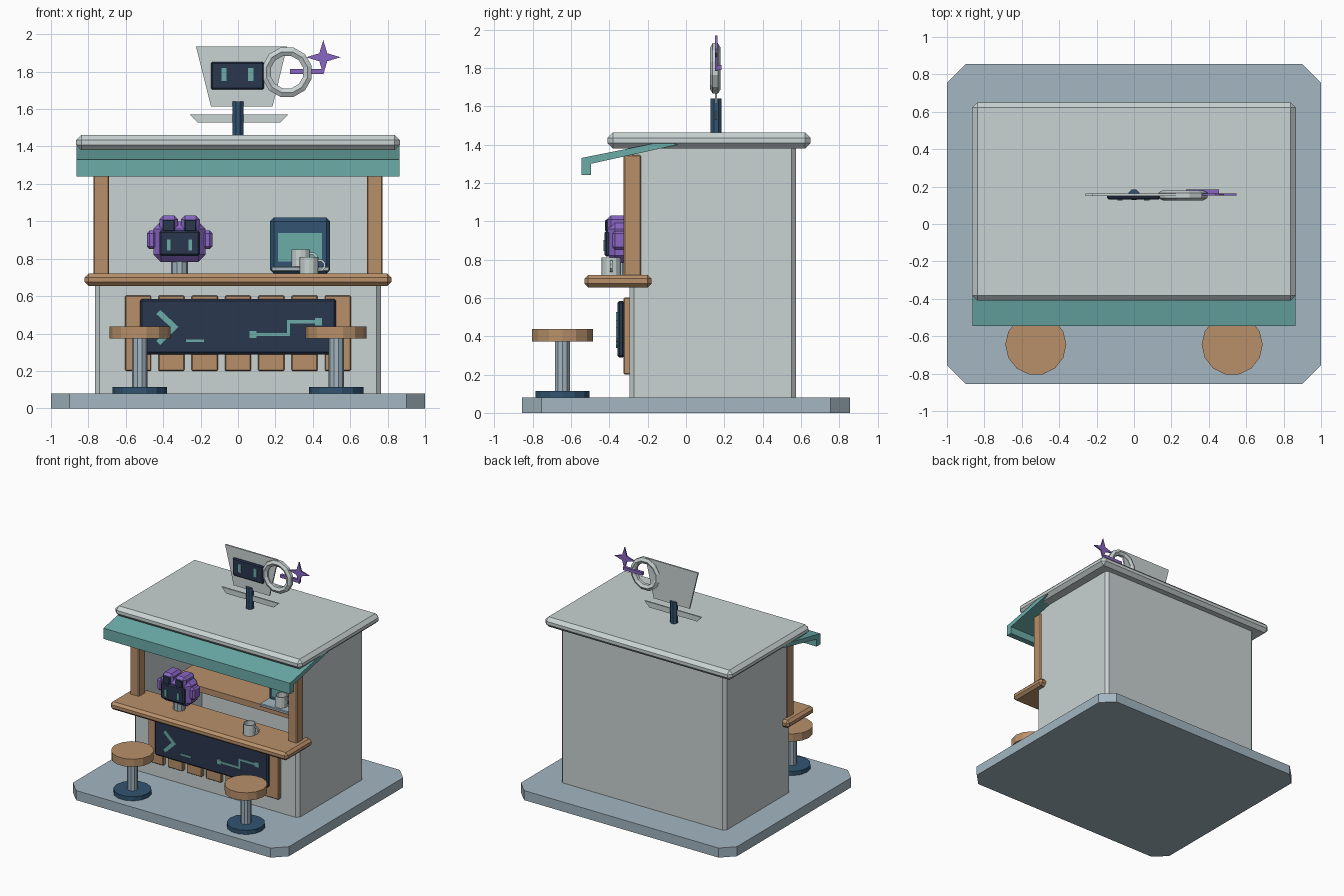
import bpy, bmesh, math
from mathutils import Matrix, Vector

if "Cube" in bpy.data.objects:
    bpy.data.objects.remove(bpy.data.objects["Cube"])


def material(name, r, g, b):
    m = bpy.data.materials.new(name)
    lin = [((c / 255 + 0.055) / 1.055) ** 2.4 for c in (r, g, b)]
    m.diffuse_color = (*lin, 1)
    m.use_nodes = True
    m.node_tree.nodes["Principled BSDF"].inputs["Base Color"].default_value = m.diffuse_color
    return m


GREY = material("light grey", 201, 210, 210)
SLATE = material("blue grey", 163, 182, 193)
WOOD = material("wood", 184, 144, 106)
TEAL = material("teal", 108, 172, 169)
NAVY = material("dark navy", 42, 55, 78)
BLUE = material("deep blue", 50, 84, 113)
PURPLE = material("purple", 136, 102, 194)


def finish(name, bm, mat):
    bmesh.ops.recalc_face_normals(bm, faces=bm.faces)
    me = bpy.data.meshes.new(name)
    bm.to_mesh(me)
    bm.free()
    me.materials.append(mat)
    ob = bpy.data.objects.new(name, me)
    bpy.context.collection.objects.link(ob)
    return ob


def box(name, x, y, z, mat, bevel=0.0):
    """Box from (low, high) ranges with optional chamfered edges."""
    bm = bmesh.new()
    bmesh.ops.create_cube(bm, size=1)
    for v in bm.verts:
        v.co = Vector([(r[0] + r[1]) / 2 + c * (r[1] - r[0]) for c, r in zip(v.co, (x, y, z))])
    if bevel:
        bmesh.ops.bevel(bm, geom=bm.edges[:], offset=bevel, segments=1, affect='EDGES')
    return finish(name, bm, mat)


def prism(name, pts, axis, lo, hi, mat):
    """Extrude a 2D outline along the given axis."""
    put = {'x': lambda a, b, t: (t, a, b), 'y': lambda a, b, t: (a, t, b),
           'z': lambda a, b, t: (a, b, t)}[axis]
    bm = bmesh.new()
    low = [bm.verts.new(put(a, b, lo)) for a, b in pts]
    high = [bm.verts.new(put(a, b, hi)) for a, b in pts]
    bm.faces.new(low)
    bm.faces.new(high)
    for i in range(len(pts)):
        j = (i + 1) % len(pts)
        bm.faces.new((low[i], low[j], high[j], high[i]))
    return finish(name, bm, mat)


def ngon(cx, cy, r, n, turn=0.0):
    return [(cx + r * math.cos(turn + math.tau * i / n),
             cy + r * math.sin(turn + math.tau * i / n)) for i in range(n)]


def ring(name, centre, major, minor, n, m, mat):
    """Low-poly ring lying in the xz plane."""
    bm = bmesh.new()
    rows = []
    for i in range(n):
        a = math.tau * (i + 0.5) / n
        row = []
        for k in range(m):
            b = math.tau * (k + 0.5) / m
            r = major + minor * math.cos(b)
            row.append(bm.verts.new((centre[0] + r * math.cos(a), centre[1] + minor * math.sin(b),
                                     centre[2] + r * math.sin(a))))
        rows.append(row)
    for i in range(n):
        for k in range(m):
            p, q = rows[i], rows[(i + 1) % n]
            bm.faces.new((p[k], q[k], q[(k + 1) % m], p[(k + 1) % m]))
    return finish(name, bm, mat)


def mug(name, x, y, z):
    """Hollow mug with a handle on its right."""
    bm = bmesh.new()
    bmesh.ops.create_cone(bm, cap_ends=True, segments=12, radius1=0.05, radius2=0.05, depth=0.09,
                          matrix=Matrix.Translation((x, y, z + 0.045)))
    bm.normal_update()
    top = [f for f in bm.faces if f.normal.z > 0.9]
    bmesh.ops.inset_region(bm, faces=top, thickness=0.01)
    bmesh.ops.translate(bm, verts=top[0].verts[:], vec=(0, 0, 0))
    low = bmesh.ops.extrude_discrete_faces(bm, faces=top)["faces"]
    bmesh.ops.translate(bm, verts=low[0].verts[:], vec=(0, 0, -0.07))
    finish(name, bm, GREY)
    ring(name + "_handle", (x + 0.058, y, z + 0.045), 0.027, 0.009, 8, 4, GREY)


# Ground slab with cut corners
prism("base_slab", [(-1, -.755), (-.9, -.855), (.9, -.855), (1, -.755),
                    (1, .755), (.9, .855), (-.9, .855), (-1, .755)], 'z', 0, .08, SLATE)

# Kiosk walls: three-sided shell, lower front and lintel
half = [(.705, -.295), (.74, -.295), (.765, -.27), (.765, .55), (.74, .575)]
shell = half + [(-x, y) for x, y in reversed(half)] + [(-.705, .53), (.705, .53)]
prism("wall_shell", shell, 'z', .08, 1.41, GREY)
box("front_wall", (-.705, .705), (-.295, -.235), (.08, .68), GREY)
box("lintel", (-.705, .705), (-.295, -.235), (1.34, 1.41), GREY)

# Roof and awning
box("roof", (-.865, .865), (-.41, .65), (1.38, 1.462), GREY, .028)
prism("awning", [(-.545, 1.24), (-.495, 1.24), (-.495, 1.3), (-.04, 1.4),
                 (-.12, 1.415), (-.545, 1.33)], 'x', -.863, .863, TEAL)

# Counter, posts and back shelf
box("counter", (-.82, .82), (-.53, -.18), (.655, .72), WOOD, .02)
for s in (-1, 1):
    box("post", sorted((s * .69, s * .772)), (-.325, -.235), (.7, 1.345), WOOD, .006)
box("back_shelf", (-.68, .68), (.09, .53), (.67, .72), WOOD)

# Front slats and dark display board
for i in range(7):
    c = (i - 3) * .178
    box("slat", (c - .07, c + .07), (-.325, -.29), (.2, .602), WOOD, .005)
box("display_board", (-.525, .525), (-.358, -.32), (.288, .585), NAVY, .012)


def stroke(name, a, b, w, y):
    """Thin teal line between two points of the xz plane."""
    a, b = Vector(a), Vector(b)
    d = (b - a).normalized() * w / 2
    n = Vector((-d.y, d.x))
    prism(name, [a - d - n, b + d - n, b + d + n, a - d + n], 'y', y - .006, y + .002, TEAL)


# Symbols on the board
F = -.358
stroke("chevron_upper", (-.415, .505), (-.34, .435), .03, F)
stroke("chevron_lower", (-.34, .435), (-.415, .36), .03, F - .0005)
stroke("underscore", (-.272, .362), (-.188, .362), .014, F)
path = [(.08, .394), (.27, .394), (.27, .463), (.43, .463)]
for i in range(3):
    stroke("circuit_line", path[i], path[i + 1], .017, F)
for x, z in (path[0], path[3]):
    box("circuit_node", (x - .019, x + .019), (F - .008, F + .002), (z - .019, z + .019), TEAL)

# Stools
for s in (-1, 1):
    x, y = s * .525, -.645
    prism("stool_foot", ngon(x, y, .145, 14), 'z', .08, .115, BLUE)
    prism("stool_stem", ngon(x, y, .041, 10), 'z', .115, .38, SLATE)
    prism("stool_seat", ngon(x, y, .163, 14), 'z', .372, .437, WOOD)

# Robot attendant on the counter
R = -.3125
prism("robot_neck", ngon(R, -.33, .046, 10), 'z', .71, .82, SLATE)
box("robot_head", (R - .14, R + .14), (-.41, -.25), (.782, 1.0), PURPLE, .04)
box("robot_face", (R - .108, R + .108), (-.425, -.39), (.815, .95), NAVY, .01)
for s in (-1, 1):
    c = R + s * .058
    box("robot_crown", (c - .05, c + .05), (-.412, -.27), (.93, 1.03), PURPLE, .02)
    box("robot_brow", (c - .033, c + .033), (-.422, -.38), (.945, 1.01), NAVY, .006)
    box("robot_eye", (c - .009, c + .009), (-.43, -.42), (.845, .903), TEAL)
    e = R + s * .15
    box("robot_ear", (e - .025, e + .025), (-.385, -.29), (.852, .95), PURPLE, .014)

# Drinks machine on the shelf, and mugs
box("machine_body", (.172, .493), (.15, .45), (.72, 1.02), BLUE, .02)
box("machine_screen", (.213, .45), (.142, .152), (.785, .937), TEAL)
box("machine_tray", (.178, .488), (.03, .16), (.732, .758), SLATE, .005)
mug("tray_mug", .335, .095, .758)
mug("counter_mug", .38, -.39, .72)

# Roof sign
prism("sign_pole", ngon(0, .157, .031, 8, math.pi / 8), 'z', 1.455, 1.64, BLUE)
prism("sign_board", [(-.145, 1.615), (.185, 1.615), (.262, 1.935), (-.225, 1.935)],
      'y', .15, .163, GREY)
prism("sign_lower_plate", [(-.215, 1.528), (.225, 1.528), (.27, 1.572), (-.258, 1.572)],
      'y', .15, .163, GREY)
box("sign_screen", (-.145, .14), (.132, .155), (1.705, 1.852), NAVY, .008)
for x in (-.075, .068):
    box("sign_eye", (x - .014, x + .014), (.125, .134), (1.75, 1.82), TEAL)
ring("sign_ring", (.262, .153, 1.797), .113, .027, 12, 6, GREY)
box("sign_arm", (.277, .455), (.16, .184), (1.788, 1.814), PURPLE)
star = []
for i in range(8):
    r = .03 if i % 2 else .092
    a = math.pi / 4 * i
    star.append((.456 + r * math.cos(a), 1.877 + r * math.sin(a)))
prism("sign_star", star, 'y', .152, .164, PURPLE)
